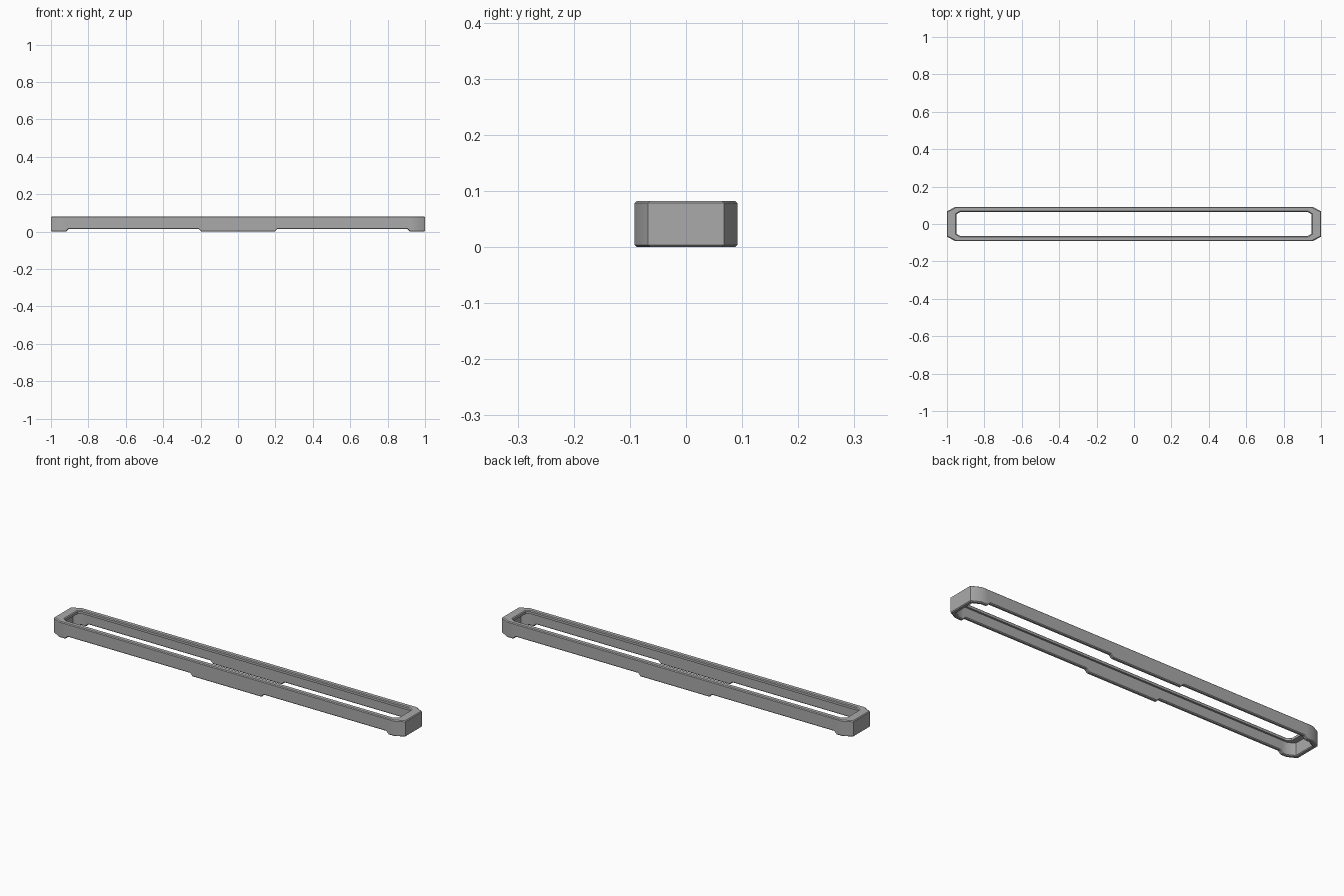
import bpy, bmesh, math

cube = bpy.data.objects.get("Cube")
if cube:
    bpy.data.objects.remove(cube, do_unlink=True)

mat = bpy.data.materials.new("mid grey")
mat.use_nodes = True
GREY = (0.4, 0.4, 0.4, 1)
mat.diffuse_color = GREY
mat.node_tree.nodes["Principled BSDF"].inputs["Base Color"].default_value = GREY

TOP, BEV, LIFT = 0.082, 0.004, 0.014
BREAKS = [0.92, 0.906, 0.21, 0.196]   # where the feet start and end


def outline(hx, hy, cx, cy):
    """Octagon with clipped corners plus the foot breaks, counter-clockwise."""
    quarter = [(hx, hy - cy), (hx - cx, hy)] + [(b, hy) for b in BREAKS]
    half = quarter + [(-x, y) for x, y in reversed(quarter)]
    return half + [(-x, -y) for x, y in half]


def shrink(shape, d):
    hx, hy, cx, cy = shape
    return hx - d, hy - d, cx, cy


# Outline sizes: half length, half width, corner clip along x and y
outer = (1.0, 0.092, 0.045, 0.024)
lip = (0.95, 0.065, 0.022, 0.014)
inner = (0.979, 0.075, 0.035, 0.019)

# Cross-section of the frame, from the bottom outside round to the bottom inside
section = [
    (shrink(outer, BEV), 0), (outer, BEV),
    (outer, TOP - BEV), (shrink(outer, BEV), TOP),
    (shrink(lip, -BEV), TOP), (lip, TOP - BEV),
    (lip, TOP - 0.016), (inner, TOP - 0.016),
    (inner, BEV), (shrink(inner, -BEV), 0),
]

bm = bmesh.new()
rings = []
for shape, z in section:
    ring = []
    for x, y in outline(*shape):
        raised = z < 0.02 and 0.2 < abs(x) < 0.915
        ring.append(bm.verts.new((x, y, z + LIFT * raised)))
    rings.append(ring)

# Join each ring to the next, closing the tube
for a, b in zip(rings, rings[1:] + rings[:1]):
    for i in range(len(a)):
        j = (i + 1) % len(a)
        bm.faces.new((a[i], a[j], b[j], b[i]))
bmesh.ops.recalc_face_normals(bm, faces=bm.faces)

mesh = bpy.data.meshes.new("slot_frame")
bm.to_mesh(mesh)
bm.free()
mesh.materials.append(mat)
frame = bpy.data.objects.new("slot_frame", mesh)
bpy.context.collection.objects.link(frame)
bpy.context.view_layer.objects.active = frame
frame.select_set(True)
bpy.ops.object.shade_smooth_by_angle(angle=math.radians(30))
